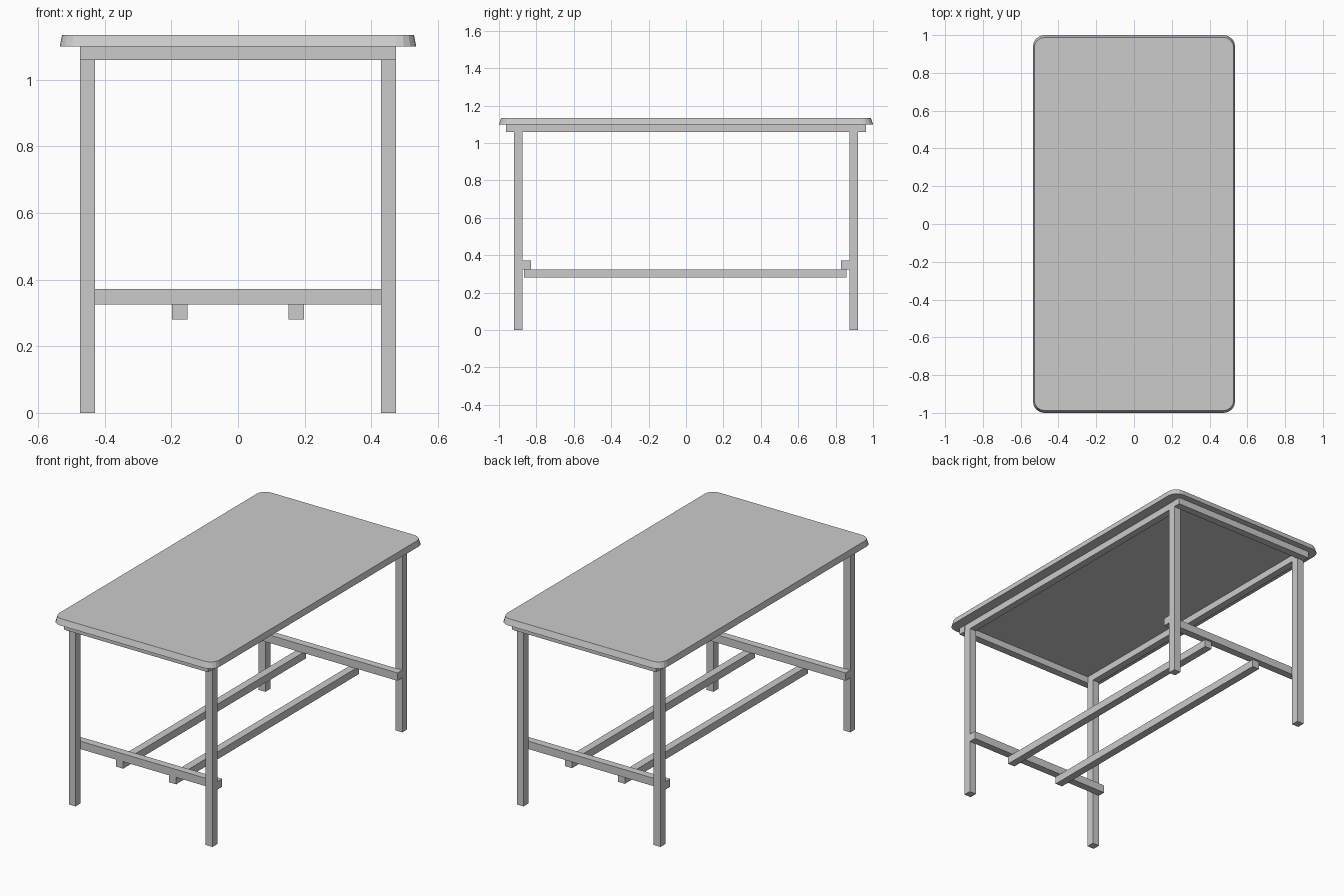
import bpy, bmesh, math

if "Cube" in bpy.data.objects:
    bpy.data.objects.remove(bpy.data.objects["Cube"])


def box(name, x0, x1, y0, y1, z0, z1):
    """Axis-aligned beam from its limits."""
    bm = bmesh.new()
    bmesh.ops.create_cube(bm, size=1)
    for v in bm.verts:
        v.co = ((x0 + x1) / 2 + v.co.x * (x1 - x0),
                (y0 + y1) / 2 + v.co.y * (y1 - y0),
                (z0 + z1) / 2 + v.co.z * (z1 - z0))
    return finish(name, bm)


def finish(name, bm):
    bmesh.ops.recalc_face_normals(bm, faces=bm.faces)
    mesh = bpy.data.meshes.new(name)
    bm.to_mesh(mesh)
    bm.free()
    obj = bpy.data.objects.new(name, mesh)
    bpy.context.collection.objects.link(obj)
    return obj


def rounded_ring(bm, hx, hy, r, z, seg=4):
    """Ring of vertices around a rounded rectangle."""
    ring = []
    for i, (sx, sy) in enumerate([(1, 1), (-1, 1), (-1, -1), (1, -1)]):
        for k in range(seg + 1):
            a = math.pi / 2 * (i + k / seg)
            ring.append(bm.verts.new((sx * (hx - r) + r * math.cos(a),
                                      sy * (hy - r) + r * math.sin(a), z)))
    return ring


# Table top: rounded slab with slightly sloping edges
bm = bmesh.new()
low = rounded_ring(bm, 0.535, 1.0, 0.06, 1.10)
high = rounded_ring(bm, 0.528, 0.988, 0.055, 1.135)
bm.faces.new(low)
bm.faces.new(high)
for i in range(len(low)):
    j = (i + 1) % len(low)
    bm.faces.new((low[i], low[j], high[j], high[i]))
finish("table_top", bm)

for sx, side in ((-1, "left"), (1, "right")):
    # Legs
    for sy, end in ((-1, "front"), (1, "back")):
        box(f"{end}_{side}_leg", *sorted((sx * 0.43, sx * 0.475)),
            *sorted((sy * 0.873, sy * 0.919)), 0, 1.06)
    # Long rails under the top, and long foot stretchers
    box(f"{side}_top_rail", *sorted((sx * 0.43, sx * 0.473)),
        -0.917, 0.917, 1.06, 1.10)
    box(f"{side}_long_stretcher", *sorted((sx * 0.152, sx * 0.198)),
        -0.867, 0.859, 0.28, 0.325)

# End rails outside the legs, cross stretchers inside them
for sy, end in ((-1, "front"), (1, "back")):
    box(f"{end}_top_rail", -0.475, 0.475,
        *sorted((sy * 0.917, sy * 0.962)), 1.06, 1.10)
    box(f"{end}_cross_stretcher", -0.475, 0.475,
        *sorted((sy * 0.828, sy * 0.873)), 0.325, 0.372)
